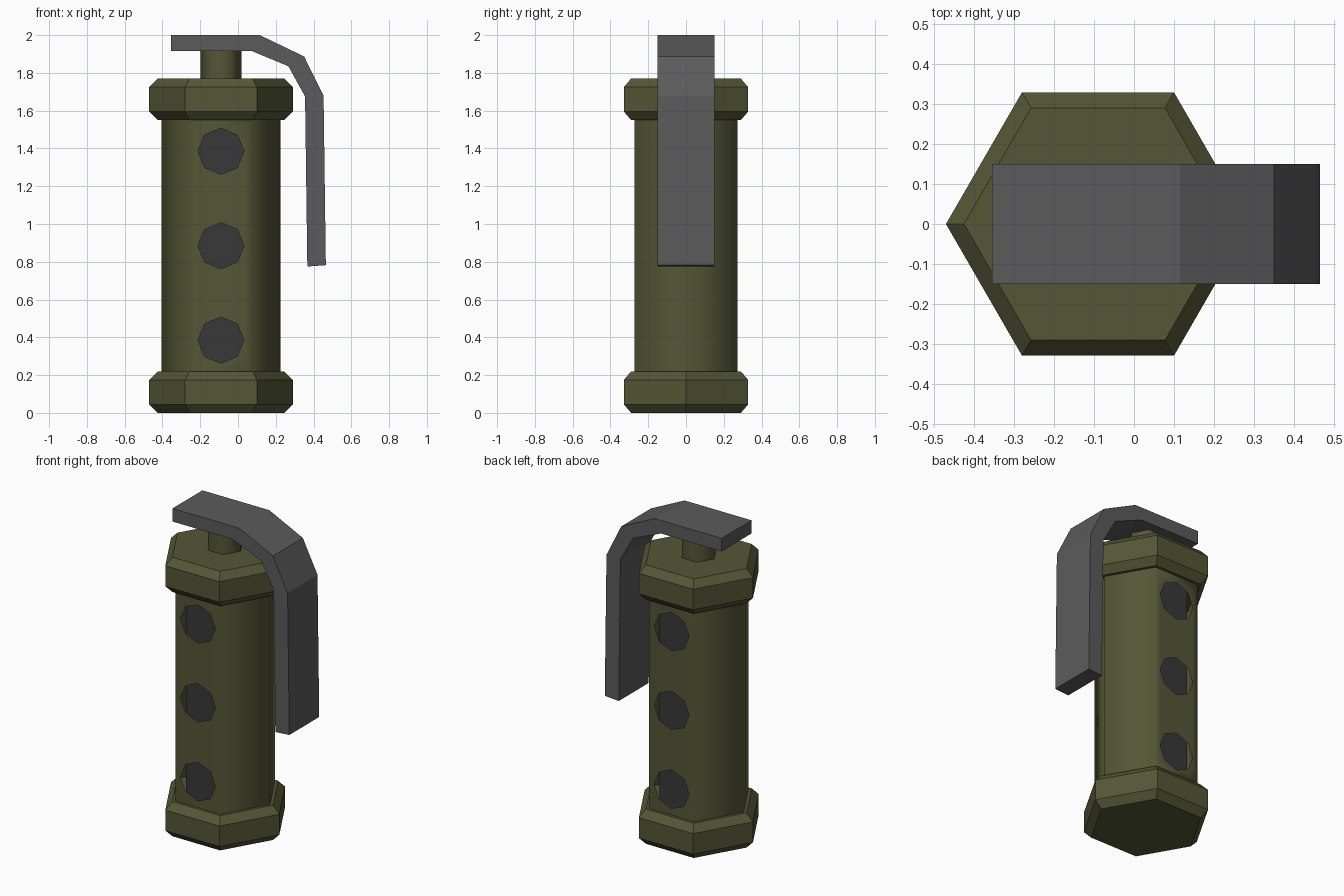
import bpy, bmesh, math
from mathutils import Vector

if "Cube" in bpy.data.objects:
    bpy.data.objects.remove(bpy.data.objects["Cube"])

CX = -0.09  # axis of the canister


def material(name, rgb):
    m = bpy.data.materials.new(name)
    m.diffuse_color = (*rgb, 1)
    m.use_nodes = True
    m.node_tree.nodes["Principled BSDF"].inputs["Base Color"].default_value = m.diffuse_color
    return m


OLIVE = material("olive green", (0.088, 0.095, 0.036))
GREY = material("lever grey", (0.105, 0.105, 0.105))
DARK = material("dark grey", (0.040, 0.040, 0.040))


def finish(bm, name, mat, smooth=False):
    for f in bm.faces:
        f.smooth = smooth
    me = bpy.data.meshes.new(name)
    bm.to_mesh(me)
    bm.free()
    me.materials.append(mat)
    ob = bpy.data.objects.new(name, me)
    bpy.context.collection.objects.link(ob)
    return ob


def hex_ring(bm, r, z):
    return [bm.verts.new((CX + r * math.cos(i * math.pi / 3),
                          r * math.sin(i * math.pi / 3), z)) for i in range(6)]


def hex_stack(name, rings, mat, smooth=False, ends=True):
    """Hexagonal solid lofted through (radius, z) rings."""
    bm = bmesh.new()
    loops = [hex_ring(bm, r, z) for r, z in rings]
    for a, b in zip(loops, loops[1:]):
        for i in range(6):
            j = (i + 1) % 6
            bm.faces.new((a[i], a[j], b[j], b[i]))
    if ends:
        bm.faces.new(loops[0][::-1])
        bm.faces.new(loops[-1])
    return finish(bm, name, mat, smooth)


# Chamfered hexagonal end caps
for name, z in (("bottom_cap", 0.0), ("top_cap", 1.55)):
    hex_stack(name, [(0.335, z), (0.38, z + 0.045), (0.38, z + 0.175), (0.335, z + 0.22)], OLIVE)

# Inner core seen through the holes, and the neck under the lever
hex_stack("inner_core", [(0.25, 0.2), (0.25, 1.57)], DARK, ends=False)
hex_stack("neck", [(0.108, 1.76), (0.108, 1.925)], OLIVE, smooth=True, ends=False)

# Thin body shell: front and back faces are pierced by three octagonal holes
bm = bmesh.new()
lo, hi = hex_ring(bm, 0.315, 0.21), hex_ring(bm, 0.315, 1.56)
for i in range(6):
    j = (i + 1) % 6
    quad = (lo[i], lo[j], hi[j], hi[i])
    if i not in (1, 4):
        bm.faces.new(quad)
        continue
    loops = [quad]
    for z in (0.385, 0.885, 1.385):
        loops.append([bm.verts.new((CX + 0.122 * math.cos(k * math.pi / 4), lo[i].co.y,
                                    z + 0.122 * math.sin(k * math.pi / 4))) for k in range(8)])
    edges = []
    for loop in loops:
        for k, v in enumerate(loop):
            w = loop[(k + 1) % len(loop)]
            edges.append(bm.edges.get((v, w)) or bm.edges.new((v, w)))
    bmesh.ops.triangle_fill(bm, edges=edges, use_beauty=True, normal=(0, lo[i].co.y, 0))
bm.normal_update()
for f in bm.faces:  # all faces point outwards
    c = f.calc_center_median()
    if f.normal.dot(Vector((c.x - CX, c.y, 0))) < 0:
        f.normal_flip()
finish(bm, "body_shell", OLIVE, smooth=True)

# Bent lever: side profile extruded across y
profile = [(-0.355, 2.0), (0.115, 2.0), (0.35, 1.887), (0.453, 1.68), (0.465, 0.782),
           (0.367, 0.775), (0.355, 1.675), (0.267, 1.835), (0.07, 1.917), (-0.355, 1.917)]
bm = bmesh.new()
near = [bm.verts.new((x, -0.15, z)) for x, z in profile]
far = [bm.verts.new((x, 0.15, z)) for x, z in profile]
n = len(profile)
for i in range(n):
    j = (i + 1) % n
    bm.faces.new((near[i], near[j], far[j], far[i]))
for i in range(n // 2 - 1):  # side walls, one quad per lever segment
    for s in (near, far):
        bm.faces.new((s[i], s[i + 1], s[n - 2 - i], s[n - 1 - i]))
bmesh.ops.recalc_face_normals(bm, faces=bm.faces)
finish(bm, "lever", GREY)
